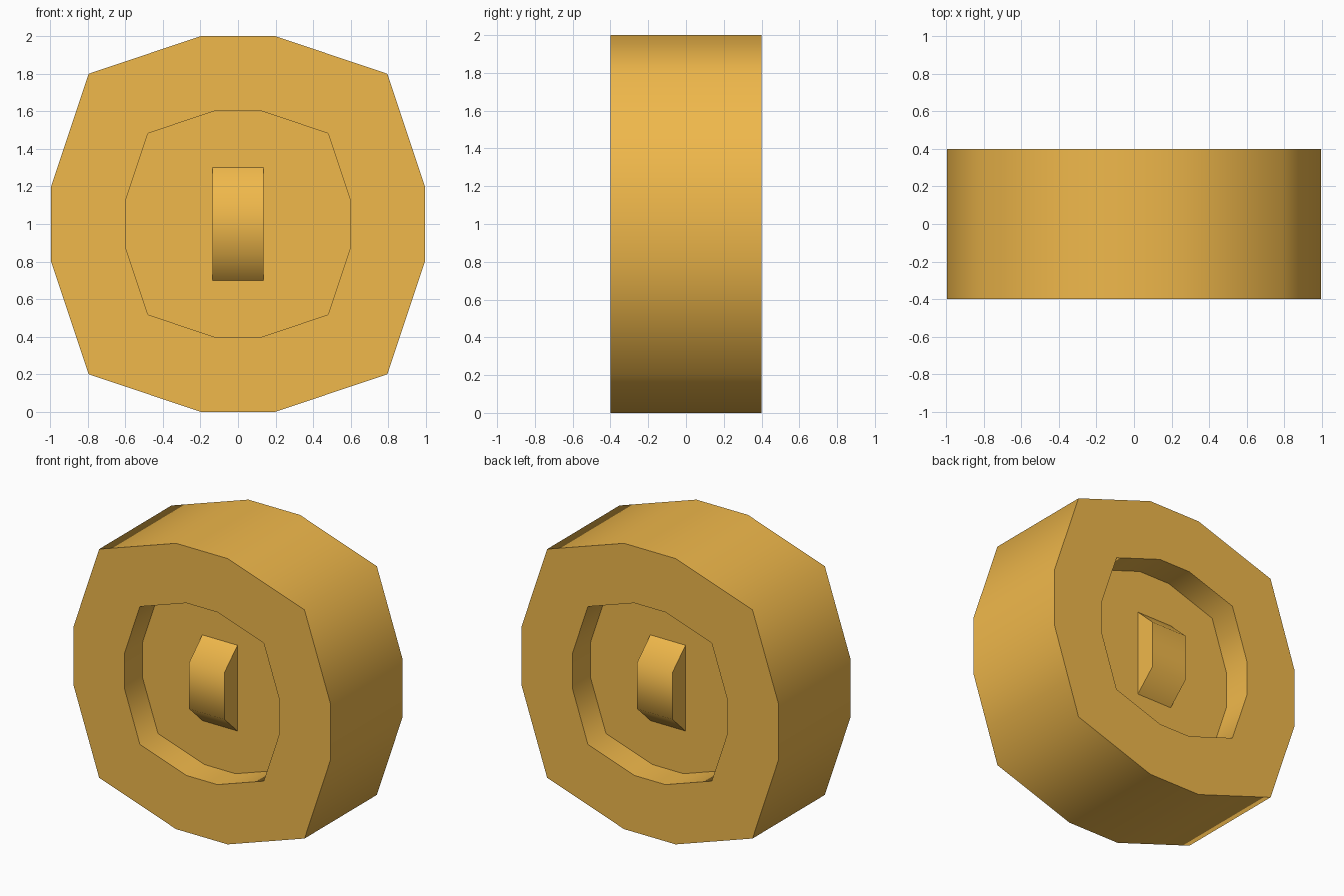
import bpy, bmesh, math

if "Cube" in bpy.data.objects:
    bpy.data.objects.remove(bpy.data.objects["Cube"])

paint = bpy.data.materials.new("amber")
paint.diffuse_color = (0.87, 0.48, 0.07, 1)
paint.use_nodes = True
paint.node_tree.nodes["Principled BSDF"].inputs["Base Color"].default_value = paint.diffuse_color


def loft(name, rings):
    """Join equal-sized point rings with quads and cap both ends."""
    bm = bmesh.new()
    loops = [[bm.verts.new(p) for p in ring] for ring in rings]
    n = len(loops[0])
    for a, b in zip(loops, loops[1:]):
        for i in range(n):
            j = (i + 1) % n
            bm.faces.new((a[i], a[j], b[j], b[i]))
    bm.faces.new(loops[0])
    bm.faces.new(loops[-1])
    bmesh.ops.recalc_face_normals(bm, faces=bm.faces)
    mesh = bpy.data.meshes.new(name)
    bm.to_mesh(mesh)
    bm.free()
    mesh.materials.append(paint)
    obj = bpy.data.objects.new(name, mesh)
    bpy.context.collection.objects.link(obj)
    bpy.ops.object.select_all(action='DESELECT')
    obj.select_set(True)
    bpy.context.view_layer.objects.active = obj
    bpy.ops.object.shade_smooth_by_angle(angle=math.radians(60))
    return obj


# Twelve-sided wheel outline, mirrored from one quadrant
quadrant = [(0.995, 0.2), (0.795, 0.8), (0.2, 1.0)]
half = quadrant + [(-x, z) for x, z in reversed(quadrant)]
outline = half + [(-x, -z) for x, z in half]


def wheel_ring(scale, y, top=1.0):
    return [(x * scale, y, top + z * scale) for x, z in outline]


# Wheel with a recess in each side
inner = 0.603
loft("wheel", [wheel_ring(inner, -0.2), wheel_ring(inner, -0.4),
               wheel_ring(1, -0.4), wheel_ring(1, 0.4),
               wheel_ring(inner, 0.4), wheel_ring(inner, 0.2)])

# Raised hub block with sloped ends on each recess floor
for side, name in ((-1, "front_hub"), (1, "back_hub")):
    profile = [(0.2, 0.7), (0.345, 0.837), (0.345, 1.163), (0.2, 1.3)]
    loft(name, [[(x, side * y, z) for y, z in profile] for x in (-0.136, 0.136)])
